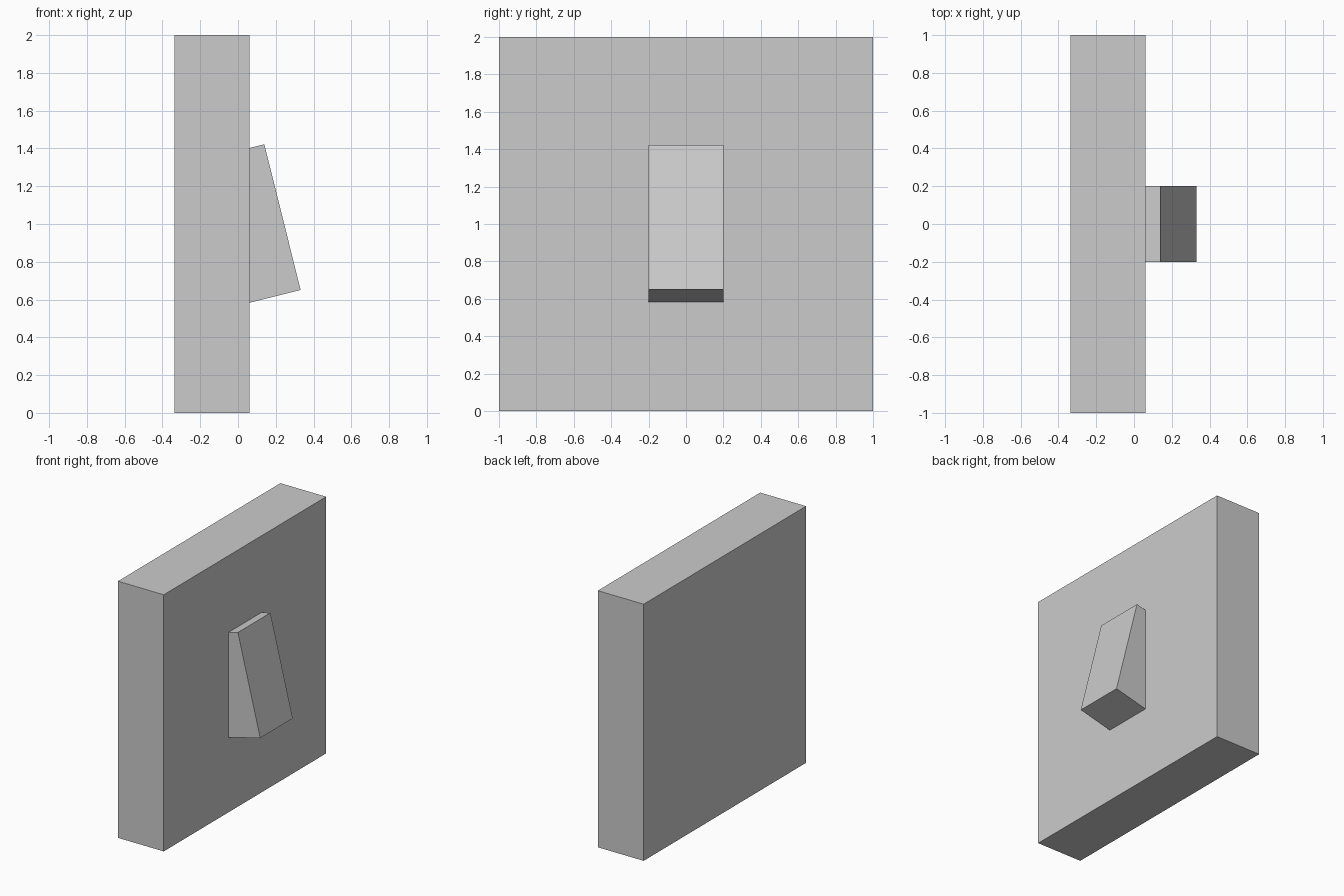
import bpy
import math

if "Cube" in bpy.data.objects:
    bpy.data.objects.remove(bpy.data.objects["Cube"])


def box(name, size, location, tilt=0.0):
    bpy.ops.mesh.primitive_cube_add(size=1, location=location)
    obj = bpy.context.object
    obj.name = name
    obj.scale = size
    bpy.ops.object.transform_apply(location=False, rotation=False, scale=True)
    obj.rotation_euler.y = math.radians(tilt)
    return obj


# Square wall plate
box("wall_plate", (0.395, 2.0, 2.0), (-0.1375, 0, 1.0))

# Tilted toggle, partly sunk into the plate
box("toggle", (0.30, 0.40, 0.795), (0.09, 0, 1.0), tilt=-14)
